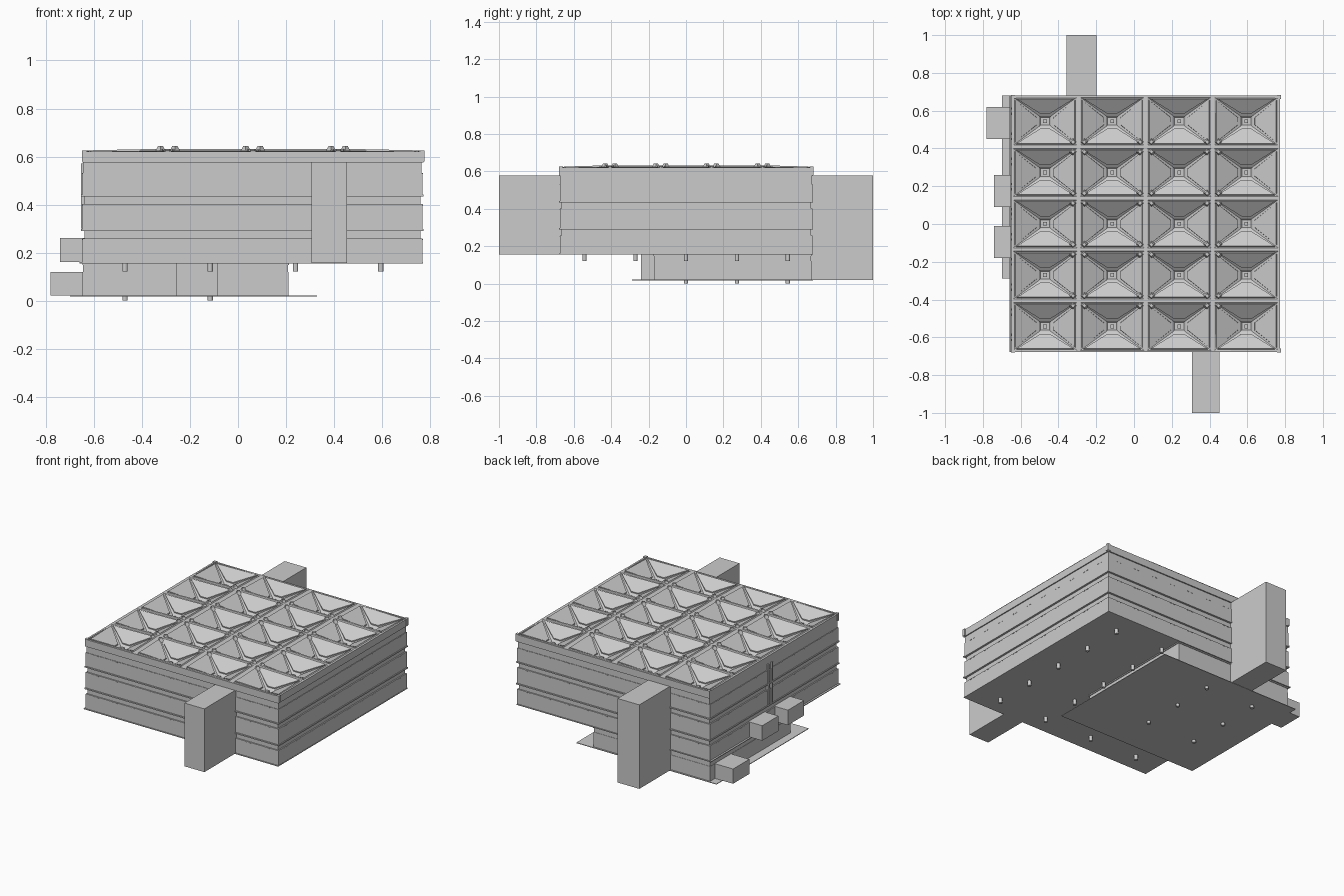
import bpy, bmesh
from mathutils import Vector

if "Cube" in bpy.data.objects:
    bpy.data.objects.remove(bpy.data.objects["Cube"])

X0, X1, Y0, Y1 = -0.645, 0.765, -0.67, 0.672   # main wall footprint


def finish(name, bm):
    me = bpy.data.meshes.new(name)
    bm.to_mesh(me)
    bm.free()
    ob = bpy.data.objects.new(name, me)
    bpy.context.collection.objects.link(ob)
    return ob


def add_box(bm, x0, x1, y0, y1, z0, z1):
    r = bmesh.ops.create_cube(bm, size=1)
    for v in r["verts"]:
        v.co = Vector(((x0 + x1) / 2 + v.co.x * (x1 - x0),
                       (y0 + y1) / 2 + v.co.y * (y1 - y0),
                       (z0 + z1) / 2 + v.co.z * (z1 - z0)))


def boxes(name, items):
    bm = bmesh.new()
    for b in items:
        add_box(bm, *b)
    return finish(name, bm)


def around(e, z0, z1):
    return (X0 - e, X1 + e, Y0 - e, Y1 + e, z0, z1)


# Main block: core, thin floor slabs and protruding storey panels
boxes("main_walls", [around(-0.005, 0.158, 0.535)])
boxes("main_floor", [(-0.66, 0.77, -0.678, 0.68, 0.155, 0.160)])
boxes("upper_wall_band", [(X0, X1, Y0, Y0 + 0.02, 0.53, 0.58), (X0, X1, Y1 - 0.02, Y1, 0.53, 0.58),
                          (X0, X0 + 0.02, Y0, Y1, 0.53, 0.58), (X1 - 0.02, X1, Y0, Y1, 0.53, 0.58)])
boxes("storey_ledges", [around(0.008, z, z + 0.008) for z in (0.290, 0.434)])
boxes("facade_panels", [around(0.003, a, b) for a, b in
                        ((0.160, 0.258), (0.298, 0.402), (0.442, 0.532))])

# Fascia around the roof with corner posts
F = (-0.648, 0.772, -0.678, 0.680)
t = 0.012
boxes("roof_fascia", [(F[0], F[1], F[2], F[2] + t, 0.575, 0.622), (F[0], F[1], F[3] - t, F[3], 0.575, 0.622),
                      (F[0], F[0] + t, F[2], F[3], 0.575, 0.622), (F[1] - t, F[1], F[2], F[3], 0.575, 0.622)])
boxes("roof_corner_posts", [(x - .01, x + .01, y - .01, y + .01, 0.58, 0.626)
                            for x in (F[0] + .008, F[1] - .005) for y in (F[2] + .008, F[3] - .008)])

# Coffered roof: 4 x 5 inverted pyramids with sunken panels and a drain
NX, NY = 4, 5
cw, ch = (F[1] - F[0]) / NX, (F[3] - F[2]) / NY
bm = bmesh.new()


def node(i, j):
    inner = (0 < i < NX) + (0 < j < NY)
    return Vector((F[0] + i * cw, F[2] + j * ch, (0.618, 0.624, 0.631)[inner]))


slopes = []
for i in range(NX):
    for j in range(NY):
        outer = [node(i, j), node(i + 1, j), node(i + 1, j + 1), node(i, j + 1)]
        c = Vector((F[0] + (i + .5) * cw, F[2] + (j + .5) * ch, 0))
        signs = ((-1, -1), (1, -1), (1, 1), (-1, 1))
        rings = [outer,
                 [Vector((c.x + sx * (cw / 2 - .009), c.y + sy * (ch / 2 - .009), o.z))
                  for (sx, sy), o in zip(signs, outer)],
                 [Vector((c.x + sx * .032, c.y + sy * .028, 0.555)) for sx, sy in signs],
                 [Vector((c.x + sx * .024, c.y + sy * .020, 0.545)) for sx, sy in signs]]
        vs = [[bm.verts.new(p) for p in r] for r in rings]
        for r in range(3):
            for k in range(4):
                n = (k + 1) % 4
                f = bm.faces.new((vs[r][k], vs[r][n], vs[r + 1][n], vs[r + 1][k]))
                if r == 1:
                    slopes.append(f)
        bm.faces.new(vs[3])
bm.normal_update()
bmesh.ops.inset_individual(bm, faces=slopes, thickness=0.016, depth=0)
bmesh.ops.inset_individual(bm, faces=slopes, thickness=0.004, depth=0.007)
finish("coffered_roof", bm)

centres = [(F[0] + (i + .5) * cw, F[2] + (j + .5) * ch) for i in range(NX) for j in range(NY)]
boxes("roof_drains", [(x - .010, x + .010, y - .010, y + .010, 0.544, 0.560) for x, y in centres])

# Small tapered caps around each inner roof node
bm = bmesh.new()
for i in range(1, NX):
    for j in range(1, NY):
        n = node(i, j)
        for sx in (-1, 1):
            for sy in (-1, 1):
                r = bmesh.ops.create_cone(bm, cap_ends=True, segments=4, radius1=.024, radius2=.011, depth=.026)
                bmesh.ops.translate(bm, verts=r["verts"], vec=(n.x + sx * .030, n.y + sy * .026, 0.630))
finish("roof_node_caps", bm)

# Lower storey with floor plate, entrance bay and top ledge
boxes("lower_walls", [(-0.645, 0.208, -0.17, 0.668, 0.02, 0.157)])
boxes("lower_ledge", [(-0.647, 0.213, -0.174, 0.672, 0.148, 0.155), (-0.647, 0.210, -0.172, 0.67, 0.02, 0.12)])
boxes("lower_entrance_bay", [(-0.256, -0.085, -0.24, -0.16, 0.02, 0.157)])
boxes("lower_floor", [(-0.70, 0.33, -0.288, 0.68, 0.018, 0.022)])

# Stair towers and side bays
boxes("front_tower", [(0.307, 0.453, -1.0, -0.66, 0.157, 0.577)])
boxes("back_tower", [(-0.357, -0.198, 0.66, 1.0, 0.02, 0.578)])
boxes("side_bay_lower", [(-0.78, -0.64, 0.45, 0.62, 0.022, 0.12)])
boxes("side_bays_upper", [(-0.742, -0.64, a, b, 0.160, 0.26) for a, b in ((0.09, 0.26), (-0.18, -0.01))])
boxes("side_pilasters", [(X0 - .009, X0 + .01, y, y + .012, 0.30, 0.57) for y in (0.02, 0.06)])

# Column stubs under both floors
bm = bmesh.new()
for x, y in centres:
    low = x < 0.1 and y > -0.1
    r = bmesh.ops.create_cone(bm, cap_ends=True, segments=12, radius1=.011, radius2=.011, depth=.036 if not low else .02)
    bmesh.ops.translate(bm, verts=r["verts"], vec=(x, y, 0.01 if low else 0.139))
columns = finish("column_stubs", bm)

# Rows of tiny vents along the facades
vents = []
for z in (0.252, 0.396, 0.527):
    for k in range(10):
        for d in (-.014, .014):
            x = X0 + 0.07 + k * 0.14 + d
            y = Y0 + 0.07 + k * 0.133 + d
            for face in (Y0 - .003, Y1 + .003):
                vents.append((x - .006, x + .006, face - .002, face + .002, z, z + .004))
            for face in (X0 - .003, X1 + .003):
                vents.append((face - .002, face + .002, y - .006, y + .006, z, z + .004))
boxes("facade_vents", vents)
